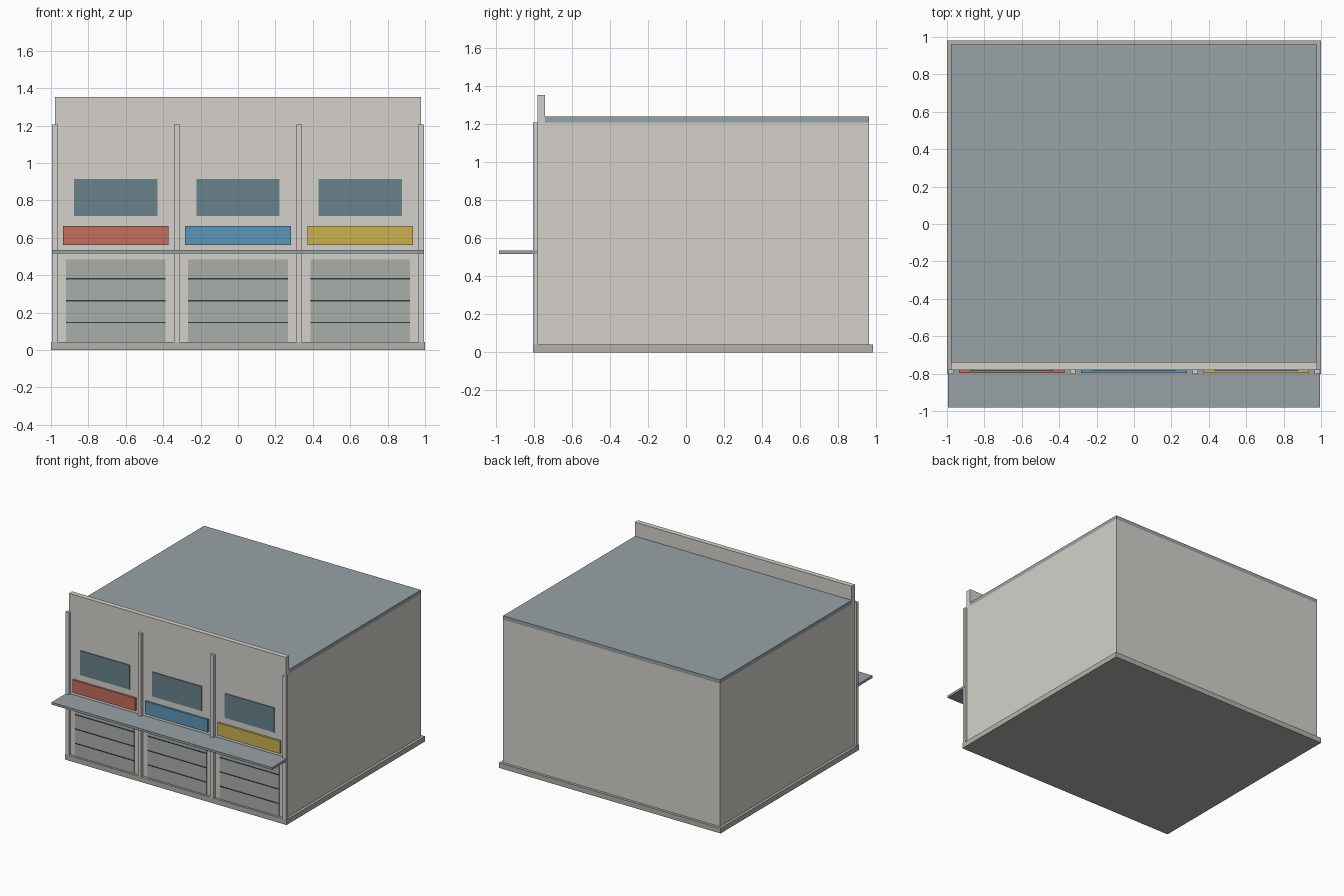
import bpy

if "Cube" in bpy.data.objects:
    bpy.data.objects.remove(bpy.data.objects["Cube"])


def material(name, r, g, b):
    m = bpy.data.materials.new(name)
    m.diffuse_color = (r, g, b, 1)
    m.use_nodes = True
    m.node_tree.nodes["Principled BSDF"].inputs["Base Color"].default_value = m.diffuse_color
    return m


WALL = material("plaster", 0.66, 0.64, 0.60)
BASE = material("concrete", 0.45, 0.44, 0.41)
ROOF = material("roof_grey", 0.32, 0.36, 0.38)
GLASS = material("glass", 0.14, 0.23, 0.26)
SHUTTER = material("shutter_metal", 0.40, 0.43, 0.41)
DARK = material("groove", 0.04, 0.05, 0.05)
SIGNS = [material("red", 0.55, 0.15, 0.11),
         material("blue", 0.11, 0.30, 0.48),
         material("yellow", 0.60, 0.44, 0.08)]


def box(name, x, y, z, mat):
    """Box from (min, max) ranges on each axis."""
    bpy.ops.mesh.primitive_cube_add(size=1, location=[sum(r) / 2 for r in (x, y, z)])
    ob = bpy.context.object
    ob.name = name
    ob.scale = [r[1] - r[0] for r in (x, y, z)]
    bpy.ops.object.transform_apply(location=False, rotation=False, scale=True)
    ob.data.materials.append(mat)
    return ob


def centred(c, w):
    return (c - w / 2, c + w / 2)


# Main building
FRONT = -0.78
box("plinth", (-1, 1), (-0.803, 0.982), (0, 0.042), BASE)
box("building_body", (-0.978, 0.978), (FRONT, 0.96), (0.042, 1.207), WALL)
box("roof_slab", (-0.978, 0.978), (-0.739, 0.96), (1.207, 1.238), ROOF)
box("front_parapet", (-0.978, 0.978), (FRONT, -0.739), (1.207, 1.352), WALL)
box("canopy", (-0.995, 0.995), (-0.982, FRONT), (0.517, 0.536), ROOF)

# Pilasters between the shop bays
BAY = 0.653
for i in range(4):
    box(f"pilaster_{i + 1}", centred((i - 1.5) * BAY, 0.03), (-0.803, FRONT + 0.003),
        (0.042, 1.207), WALL)

# Three shop bays: shutter with grooves, sign and window
for i, sign in enumerate(SIGNS):
    c = (i - 1) * BAY
    n = i + 1
    box(f"shutter_{n}", centred(c, 0.532), (-0.786, FRONT), (0.042, 0.483), SHUTTER)
    for k, z in enumerate((0.147, 0.264, 0.381)):
        box(f"shutter_groove_{n}_{k + 1}", centred(c, 0.532), (-0.789, FRONT),
            centred(z, 0.007), DARK)
    box(f"sign_board_{n}", centred(c, 0.565), (-0.796, FRONT), (0.561, 0.664), sign)
    box(f"window_{n}", centred(c, 0.446), (-0.787, FRONT), (0.716, 0.915), GLASS)
